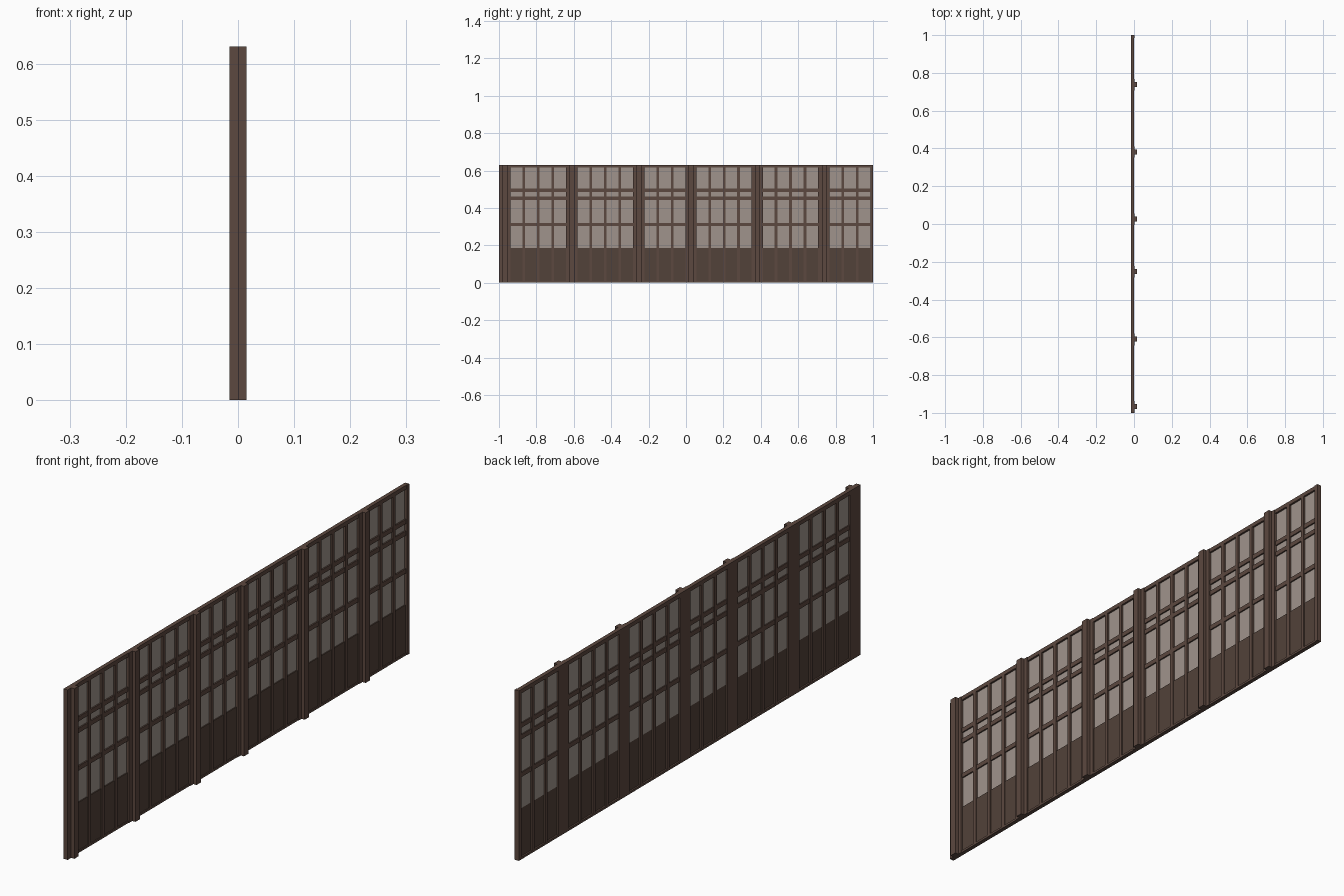
import bpy

if "Cube" in bpy.data.objects:
    bpy.data.objects.remove(bpy.data.objects["Cube"])


def material(name, color):
    m = bpy.data.materials.new(name)
    m.diffuse_color = (*color, 1)
    m.use_nodes = True
    m.node_tree.nodes["Principled BSDF"].inputs["Base Color"].default_value = m.diffuse_color
    return m


WOOD = material("wood", (0.107, 0.065, 0.050))
PANEL = material("panel_wood", (0.085, 0.054, 0.041))
GLASS = material("paper_pane", (0.35, 0.296, 0.262))


def box(name, x, y, z, mat):
    """Axis-aligned box from (min, max) ranges."""
    bpy.ops.mesh.primitive_cube_add(size=1)
    o = bpy.context.object
    o.name = name
    o.location = [(r[0] + r[1]) / 2 for r in (x, y, z)]
    o.scale = [r[1] - r[0] for r in (x, y, z)]
    bpy.ops.object.transform_apply(location=True, scale=True)
    o.data.materials.append(mat)
    return o


TOP = 0.63
BACK, FACE, FRONT = -0.015, 0.002, 0.015
PITCH, PANE = 0.0775, 0.063      # pane spacing and clear width
BAYS = [(-0.938, 4), (-0.580, 4), (-0.222, 3), (0.056, 4), (0.411, 4), (0.768, 3)]
RAILS = [(0.303, 0.320), (0.443, 0.460), (0.486, 0.503)]

# Continuous head and sill
box("head_rail", (BACK, 0), (-1, 1), (0.615, TOP), WOOD)
box("sill", (BACK, 0), (-1, 1), (0, 0.008), WOOD)

prev_end = -1.0
for start, count in BAYS:
    end = start + (count - 1) * PITCH + PANE
    # Wide stile with a projecting post in front
    box("stile", (BACK, FACE), (prev_end, start), (0, TOP), WOOD)
    mid = start - 0.029
    box("post", (FACE, FRONT), (mid - 0.013, mid + 0.013), (0, TOP), WOOD)
    # Paper pane and lower board
    box("pane", (-0.009, -0.007), (start, end), (0.185, 0.615), GLASS)
    box("lower_board", (-0.009, -0.003), (start, end), (0.008, 0.185), PANEL)
    # Vertical bars
    for i in range(1, count):
        y = start + i * PITCH
        box("vertical_bar", (BACK, 0), (y - (PITCH - PANE), y), (0.008, 0.615), WOOD)
    # Horizontal bars
    for z in RAILS:
        box("horizontal_bar", (-0.013, -0.002), (start, end), z, WOOD)
    prev_end = end

# Closing stile at the far end
box("end_stile", (BACK, FACE), (prev_end, 1), (0, TOP), WOOD)
